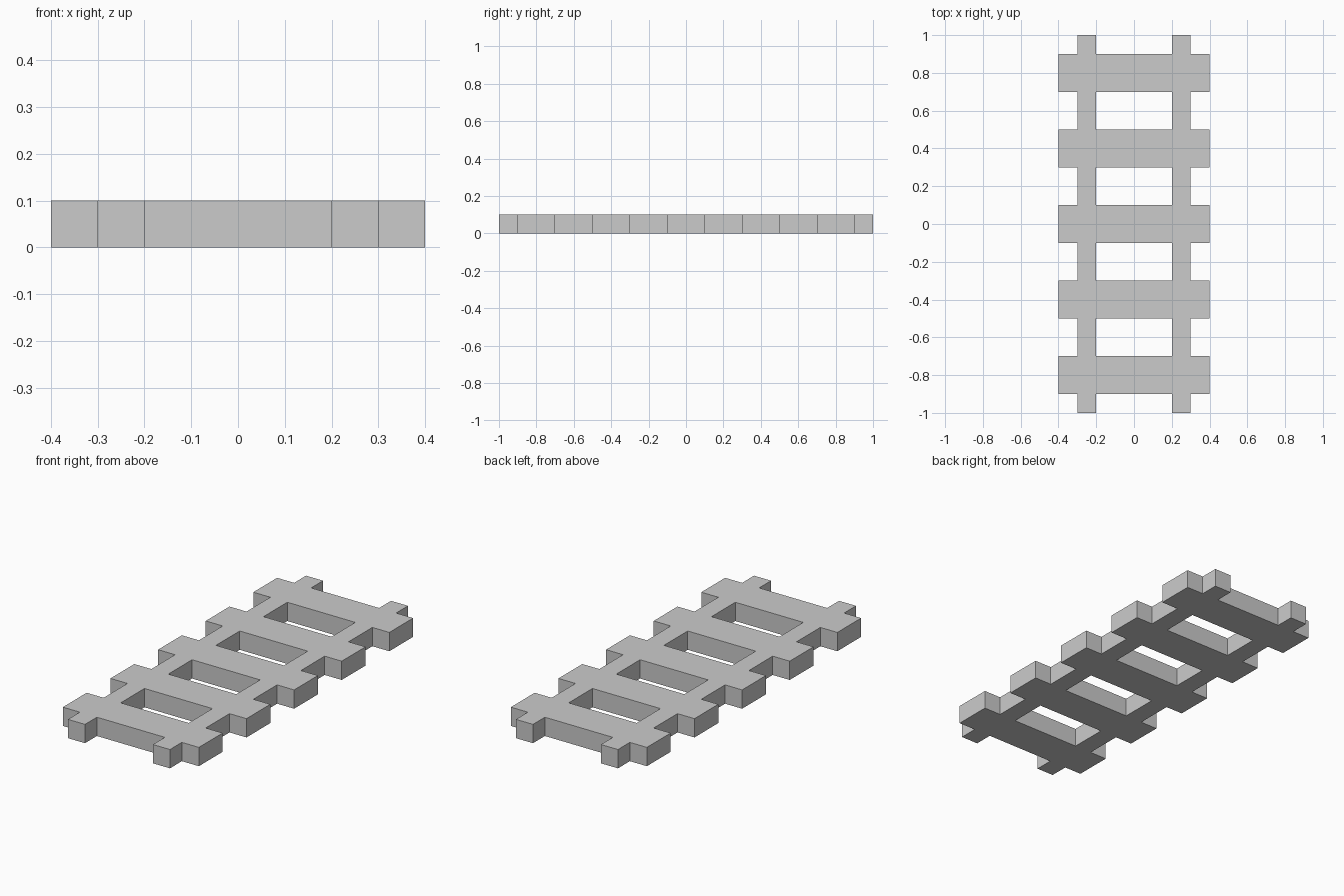
import bpy, bmesh

if "Cube" in bpy.data.objects:
    bpy.data.objects.remove(bpy.data.objects["Cube"])

THICKNESS = 0.1
x_cuts = [-0.4, -0.3, -0.2, 0.2, 0.3, 0.4]
sleeper_centres = [-0.8 + 0.4 * i for i in range(5)]
y_cuts = [-1.0] + [c + s for c in sleeper_centres for s in (-0.1, 0.1)] + [1.0]

# Plan outline: two long rails (columns 1 and 3) crossed by five sleepers (odd rows)
bm = bmesh.new()
grid = [[bm.verts.new((x, y, 0)) for x in x_cuts] for y in y_cuts]
for j in range(len(y_cuts) - 1):
    for i in range(len(x_cuts) - 1):
        if j % 2 == 1 or i in (1, 3):
            bm.faces.new((grid[j][i], grid[j][i + 1], grid[j + 1][i + 1], grid[j + 1][i]))
bmesh.ops.delete(bm, geom=[v for v in bm.verts if not v.link_faces], context='VERTS')

mesh = bpy.data.meshes.new("track_section")
bm.to_mesh(mesh)
bm.free()
track = bpy.data.objects.new("track_section", mesh)
bpy.context.collection.objects.link(track)

# Thickness, upwards from the floor
solid = track.modifiers.new("thickness", 'SOLIDIFY')
solid.thickness = THICKNESS
solid.offset = 1
